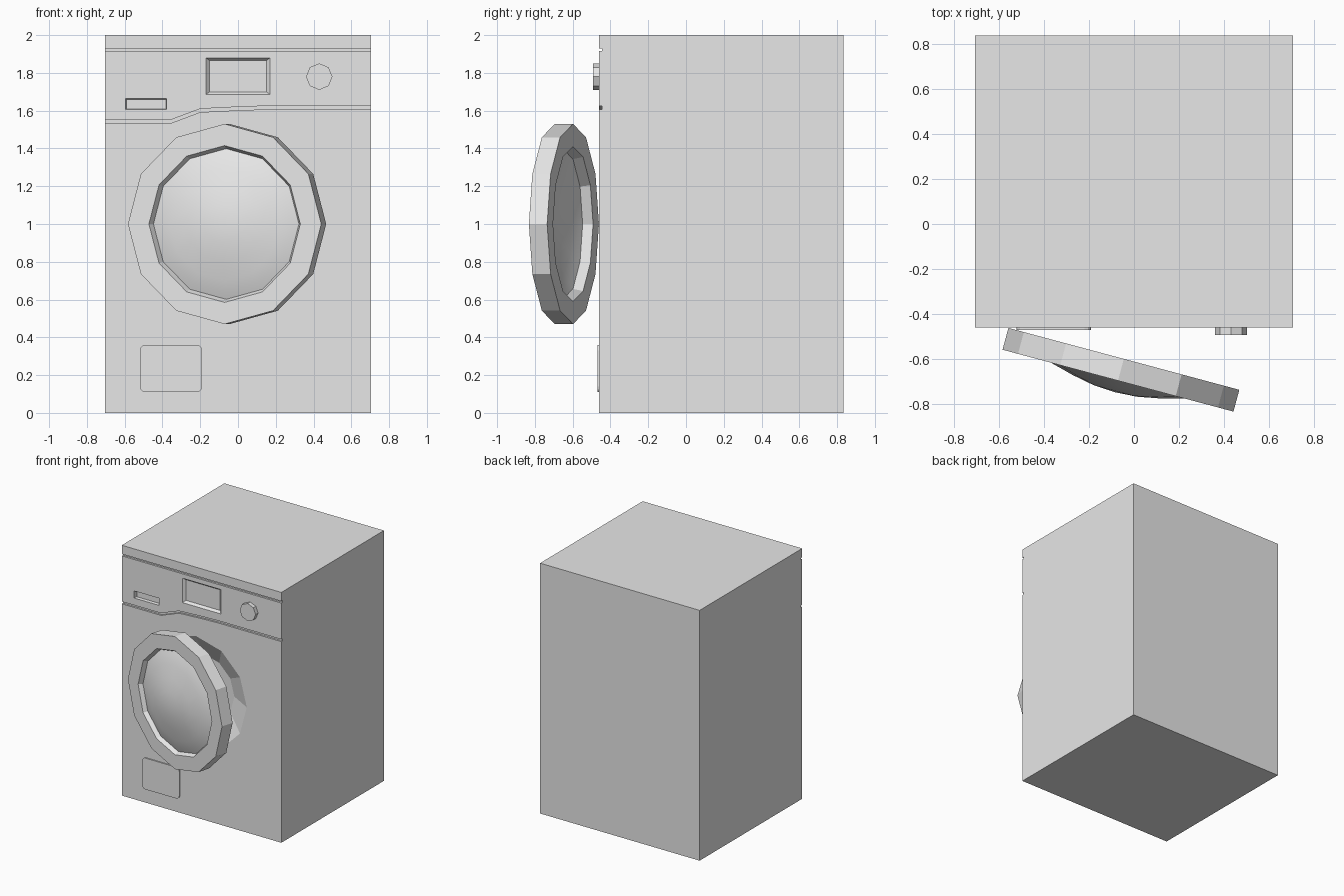
import bpy, bmesh, math
from mathutils import Matrix

cube = bpy.data.objects.get("Cube")
if cube:
    bpy.data.objects.remove(cube, do_unlink=True)

FRONT = -0.46
grey = bpy.data.materials.new("light grey")
grey.use_nodes = True
grey.diffuse_color = (0.8, 0.8, 0.8, 1)
grey.node_tree.nodes["Principled BSDF"].inputs["Base Color"].default_value = (0.8, 0.8, 0.8, 1)


def add(name, bm):
    bmesh.ops.recalc_face_normals(bm, faces=bm.faces[:])
    mesh = bpy.data.meshes.new(name)
    bm.to_mesh(mesh)
    bm.free()
    mesh.materials.append(grey)
    ob = bpy.data.objects.new(name, mesh)
    bpy.context.scene.collection.objects.link(ob)
    return ob


def prism(name, front, y0, y1, back=None):
    """Join an x-z outline at y0 to an outline at y1."""
    bm = bmesh.new()
    a = [bm.verts.new((x, y0, z)) for x, z in front]
    b = [bm.verts.new((x, y1, z)) for x, z in (back or front)]
    bm.faces.new(a)
    bm.faces.new(b[::-1])
    for i in range(len(a)):
        j = (i + 1) % len(a)
        bm.faces.new((a[j], a[i], b[i], b[j]))
    return add(name, bm)


def rect(x0, x1, z0, z1):
    return [(x0, z0), (x1, z0), (x1, z1), (x0, z1)]


def ring(x, z, r, n):
    return [(x + r * math.cos(math.tau * i / n), z + r * math.sin(math.tau * i / n)) for i in range(n)]


def lathe(name, profile, closed):
    """Turn an r-y profile round the y axis with twelve sides."""
    bm = bmesh.new()
    vs = [bm.verts.new((r, y, 0)) for r, y in profile]
    edges = [bm.edges.new(p) for p in zip(vs, vs[1:])]
    if closed:
        edges.append(bm.edges.new((vs[-1], vs[0])))
    bmesh.ops.spin(bm, geom=vs + edges, cent=(0, 0, 0), axis=(0, 1, 0), angle=math.tau, steps=12)
    bmesh.ops.remove_doubles(bm, verts=bm.verts[:], dist=0.0005)
    return add(name, bm)


def smooth(ob, angle):
    bpy.ops.object.select_all(action='DESELECT')
    ob.select_set(True)
    bpy.context.view_layer.objects.active = ob
    bpy.ops.object.shade_smooth_by_angle(angle=math.radians(angle))


# Cabinet
cabinet = prism("cabinet", rect(-0.705, 0.705, 0, 2), FRONT, 0.835)

# Cutters for the grooves, recesses and door opening
low = [(-0.8, 1.532), (-0.36, 1.532), (-0.28, 1.562), (-0.2, 1.592), (0, 1.602), (0.15, 1.607), (0.8, 1.607)]
groove = low + [(x, z + 0.018) for x, z in reversed(low)]
OUT = FRONT - 0.02
cutters = [
    prism("top_groove_cutter", rect(-0.8, 0.8, 1.915, 1.93), OUT, FRONT + 0.015),
    prism("panel_groove_cutter", groove, OUT, FRONT + 0.015),
    prism("drawer_grip_cutter", rect(-0.6, -0.375, 1.605, 1.667), OUT, FRONT + 0.025,
          rect(-0.59, -0.38, 1.61, 1.66)),
    prism("display_cutter", rect(-0.19, 0.19, 1.67, 1.895), OUT, FRONT + 0.02,
          rect(-0.15, 0.15, 1.7, 1.865)),
    prism("opening_cutter", ring(-0.05, 1, 0.486, 12), OUT, FRONT + 0.1, ring(-0.05, 1, 0.27, 12)),
]
for cutter in cutters:
    cutter.hide_render = True
    mod = cabinet.modifiers.new(cutter.name, 'BOOLEAN')
    mod.operation = 'DIFFERENCE'
    mod.solver = 'EXACT'
    mod.object = cutter
bpy.context.view_layer.update()
cut_mesh = bpy.data.meshes.new_from_object(cabinet.evaluated_get(bpy.context.evaluated_depsgraph_get()))
cabinet.modifiers.clear()
cabinet.data = cut_mesh
for cutter in cutters:
    bpy.data.objects.remove(cutter, do_unlink=True)

# Half-open door: twelve-sided frame and domed glass
frame = lathe("door_frame", [(0.53, 0), (0.53, -0.1), (0.415, -0.1), (0.395, -0.06), (0.41, 0)], True)
dome = [(0.405, -0.065), (0.36, -0.084), (0.3, -0.102), (0.2, -0.128), (0.1, -0.147), (0, -0.153)]
glass = lathe("door_glass", dome + [(r, y + 0.015) for r, y in reversed(dome)], False)
for ob in (frame, glass):
    ob.matrix_world = Matrix.Translation((-0.045, -0.598, 1)) @ Matrix.Rotation(math.radians(-15), 4, 'Z')
smooth(frame, 25)
smooth(glass, 50)

# Program knob
prism("knob", ring(0.43, 1.78, 0.07, 8), FRONT - 0.032, FRONT + 0.005)

# Filter hatch with rounded corners
hatch = []
for cx, cz, start in ((-0.22, 0.33, 0), (-0.49, 0.33, 90), (-0.49, 0.14, 180), (-0.22, 0.14, 270)):
    for k in range(4):
        a = math.radians(start + 30 * k)
        hatch.append((cx + 0.03 * math.cos(a), cz + 0.03 * math.sin(a)))
prism("filter_hatch", hatch, FRONT - 0.009, FRONT + 0.005)
